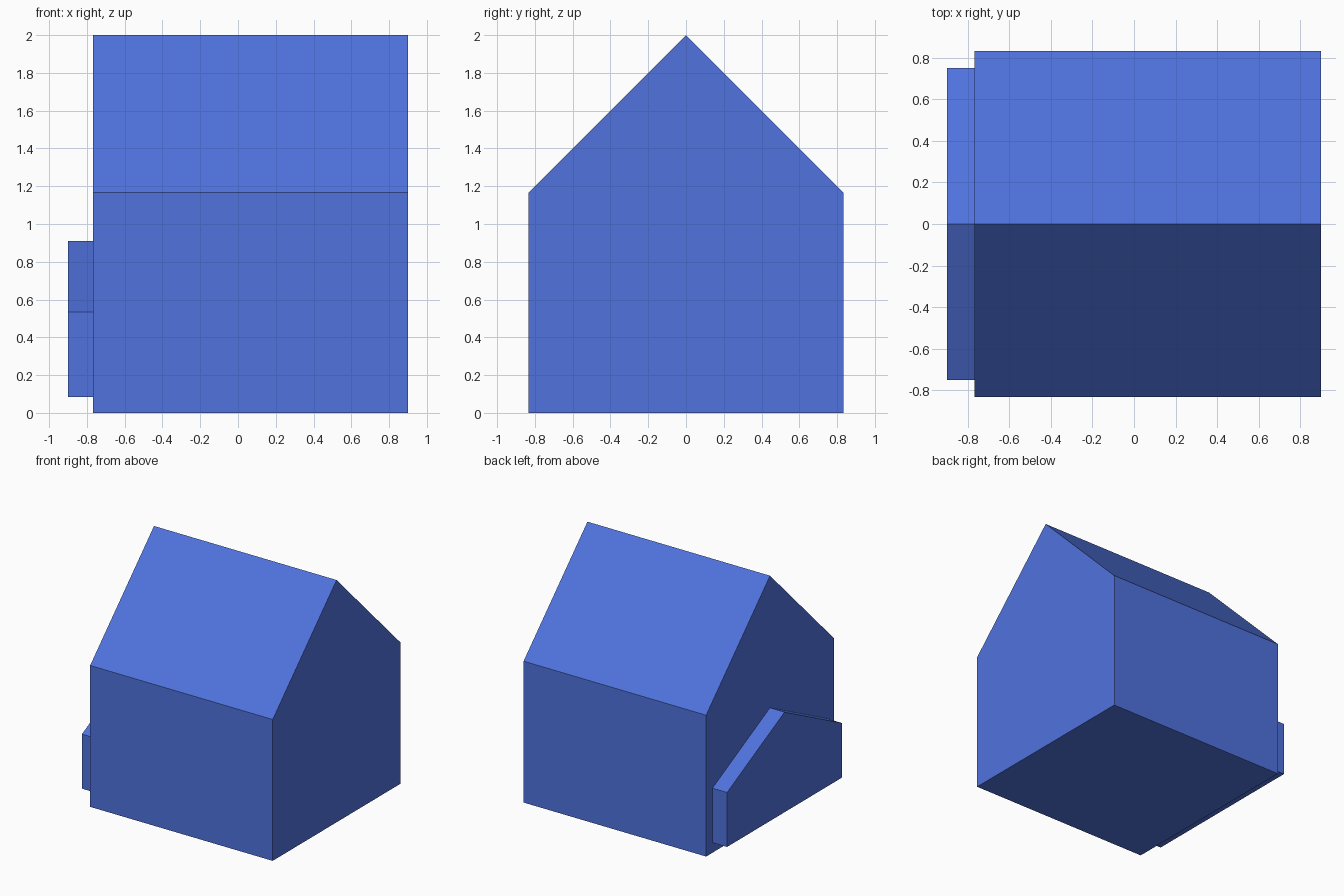
import bpy, bmesh

if "Cube" in bpy.data.objects:
    bpy.data.objects.remove(bpy.data.objects["Cube"])

blue = bpy.data.materials.new("blue")
blue.diffuse_color = (0.08, 0.17, 0.73, 1)
blue.use_nodes = True
blue.node_tree.nodes["Principled BSDF"].inputs["Base Color"].default_value = blue.diffuse_color


def gabled_block(name, x0, x1, half_width, z0, eaves, ridge):
    """Extrude a gable-shaped profile (in the YZ plane) from x0 to x1."""
    bm = bmesh.new()
    profile = [(-half_width, z0), (half_width, z0), (half_width, eaves),
               (0, ridge), (-half_width, eaves)]
    face = bm.faces.new([bm.verts.new((x0, y, z)) for y, z in profile])
    ext = bmesh.ops.extrude_face_region(bm, geom=[face], use_keep_orig=True)
    moved = [g for g in ext["geom"] if isinstance(g, bmesh.types.BMVert)]
    bmesh.ops.translate(bm, verts=moved, vec=(x1 - x0, 0, 0))
    bmesh.ops.recalc_face_normals(bm, faces=bm.faces)
    mesh = bpy.data.meshes.new(name)
    bm.to_mesh(mesh)
    bm.free()
    mesh.materials.append(blue)
    obj = bpy.data.objects.new(name, mesh)
    bpy.context.collection.objects.link(obj)
    return obj


# Main house volume with pitched roof
gabled_block("house_body", -0.767, 0.9, 0.833, 0, 1.167, 2.0)
# Low gabled panel on the left end wall
gabled_block("end_panel", -0.9, -0.767, 0.75, 0.083, 0.533, 0.91)
